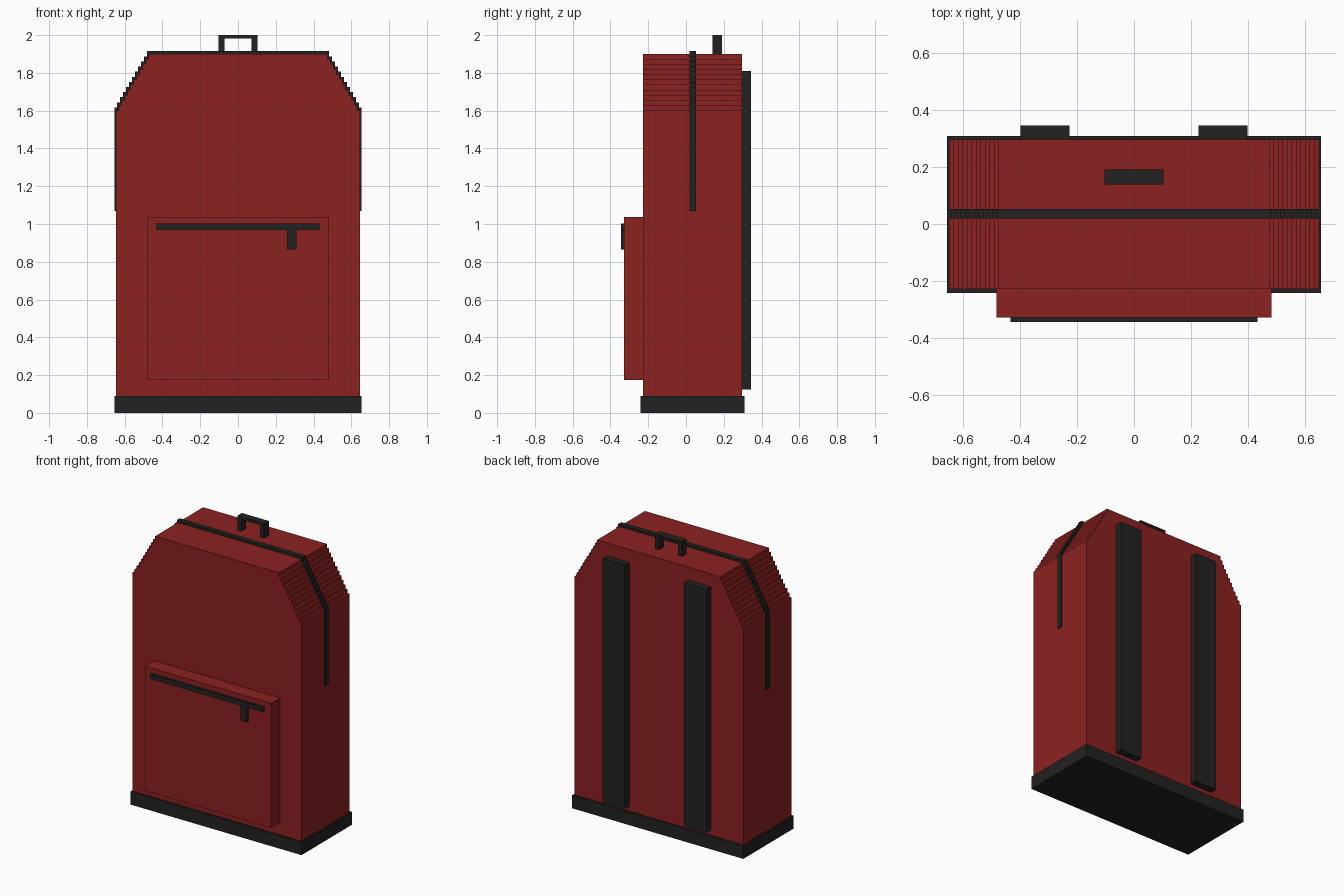
import bpy, bmesh

if "Cube" in bpy.data.objects:
    bpy.data.objects.remove(bpy.data.objects["Cube"])

def material(name, color):
    m = bpy.data.materials.new(name)
    m.diffuse_color = (*color, 1)
    m.use_nodes = True
    m.node_tree.nodes["Principled BSDF"].inputs["Base Color"].default_value = m.diffuse_color
    return m

RED = material("red fabric", (0.262, 0.0152, 0.0152))
BLACK = material("black trim", (0.016, 0.016, 0.016))

def finish(name, bm, mat):
    bmesh.ops.recalc_face_normals(bm, faces=bm.faces)
    mesh = bpy.data.meshes.new(name)
    bm.to_mesh(mesh)
    bm.free()
    mesh.materials.append(mat)
    bpy.context.collection.objects.link(bpy.data.objects.new(name, mesh))

def box(name, x, y, z, mat):
    bm = bmesh.new()
    bmesh.ops.create_cube(bm, size=1)
    for v in bm.verts:
        v.co = [(a + b) / 2 + c * (b - a) for c, (a, b) in zip(v.co, (x, y, z))]
    finish(name, bm, mat)

def prism(name, outline, y0, y1, mat):
    """Extrude an x-z outline from y0 to y1."""
    bm = bmesh.new()
    face = bm.faces.new([bm.verts.new((x, y0, z)) for x, z in outline])
    moved = bmesh.ops.extrude_face_region(bm, geom=[face])["geom"]
    for v in moved:
        if isinstance(v, bmesh.types.BMVert):
            v.co.y = y1
    finish(name, bm, mat)

def stepped_side(bottom, half, shoulder, top, top_half, steps=11):
    """Right half of the bag outline, with a stair-stepped shoulder."""
    pts = [(half, bottom)]
    for i in range(steps):
        x = half + (top_half - half) * i / steps
        z = shoulder + (top - shoulder) * i / steps
        pts += [(x, z), (half + (top_half - half) * (i + 1) / steps, z)]
    return pts + [(top_half, top)]

def mirrored(right):
    return right + [(-x, z) for x, z in reversed(right)]

# Main bag and base
prism("bag_body", mirrored(stepped_side(0.09, 0.647, 1.602, 1.9, 0.474)), -0.228, 0.296, RED)
box("base", (-0.655, 0.655), (-0.241, 0.309), (0, 0.09), BLACK)

# Main zip: a band hugging the stepped outline
outer = stepped_side(1.07, 0.655, 1.617, 1.915, 0.482)
inner = stepped_side(1.07, 0.635, 1.59, 1.888, 0.462)
prism("main_zip", mirrored(outer) + mirrored(inner)[::-1], 0.019, 0.053, BLACK)

# Front pocket with zip and pull
box("front_pocket", (-0.482, 0.482), (-0.328, -0.228), (0.175, 1.037), RED)
box("pocket_zip", (-0.432, 0.432), (-0.343, -0.328), (0.968, 1.002), BLACK)
box("zip_pull", (0.259, 0.309), (-0.343, -0.328), (0.866, 0.968), BLACK)

# Shoulder straps
for name, s in (("left", -1), ("right", 1)):
    box(name + "_strap", sorted((s * 0.226, s * 0.397)), (0.296, 0.345), (0.125, 1.81), BLACK)

# Carry handle
prism("handle", mirrored([(0.072, 1.9), (0.103, 1.9), (0.103, 2.0)])[:4]
      + [(-0.103, 1.9), (-0.072, 1.9), (-0.072, 1.983), (0.072, 1.983)], 0.139, 0.19, BLACK)
